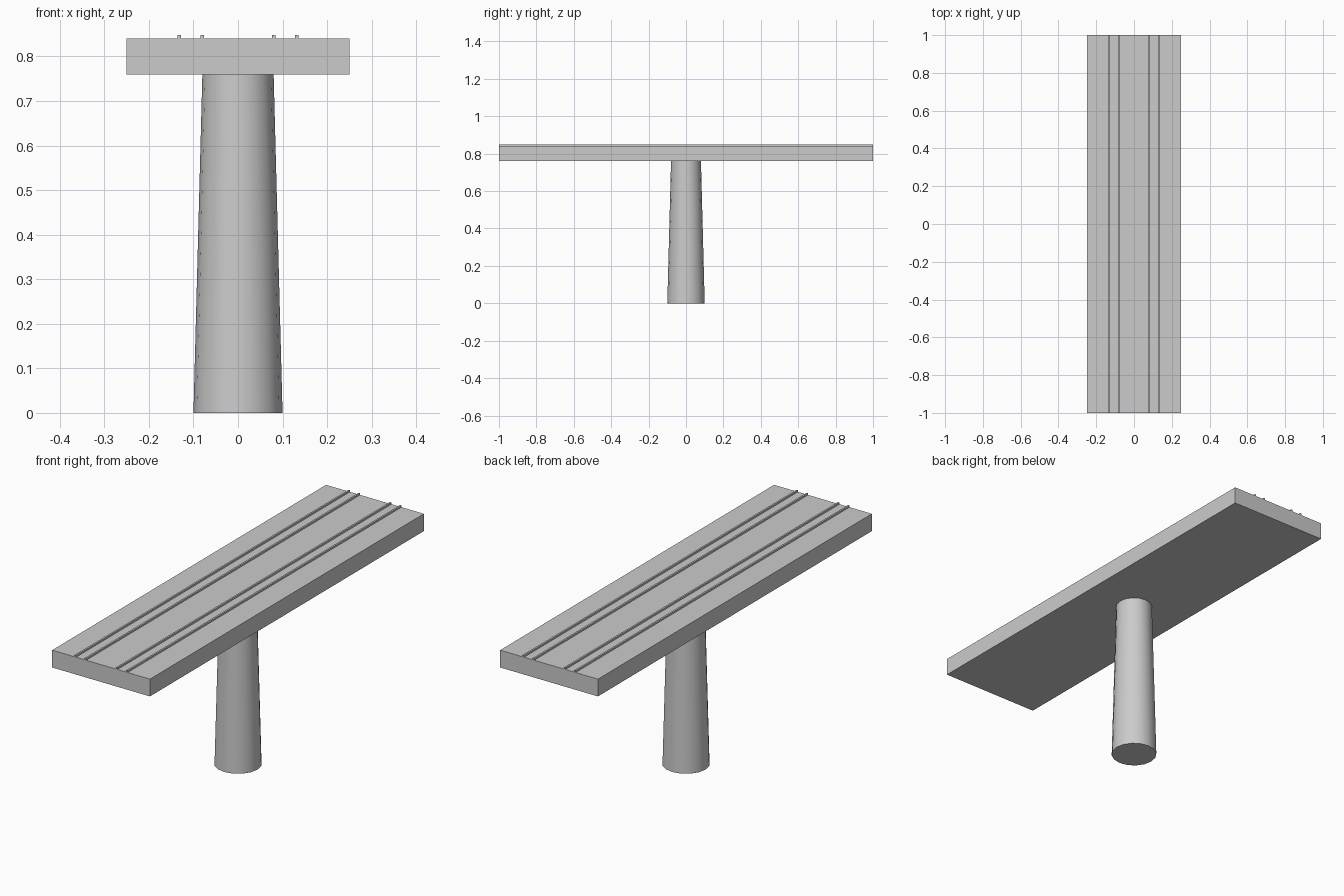
import bpy
import math

if "Cube" in bpy.data.objects:
    bpy.data.objects.remove(bpy.data.objects["Cube"])


def box(name, size, centre):
    bpy.ops.mesh.primitive_cube_add(size=1, location=centre)
    ob = bpy.context.object
    ob.name = name
    ob.scale = size
    bpy.ops.object.transform_apply(location=False, rotation=False, scale=True)
    return ob


# Tapered support pillar
bpy.ops.mesh.primitive_cone_add(vertices=16, radius1=0.10, radius2=0.08,
                                depth=0.76, location=(0, 0, 0.38))
bpy.context.object.name = "pillar"
bpy.ops.object.shade_smooth_by_angle(angle=math.radians(35))

# Flat bridge deck
box("deck", (0.5, 2.0, 0.08), (0, 0, 0.80))

# Two tracks of two rails each
for side, s in (("left", -1), ("right", 1)):
    for pos, x in (("inner", 0.08), ("outer", 0.132)):
        box(f"{side}_{pos}_rail", (0.008, 2.0, 0.008), (s * x, 0, 0.844))
